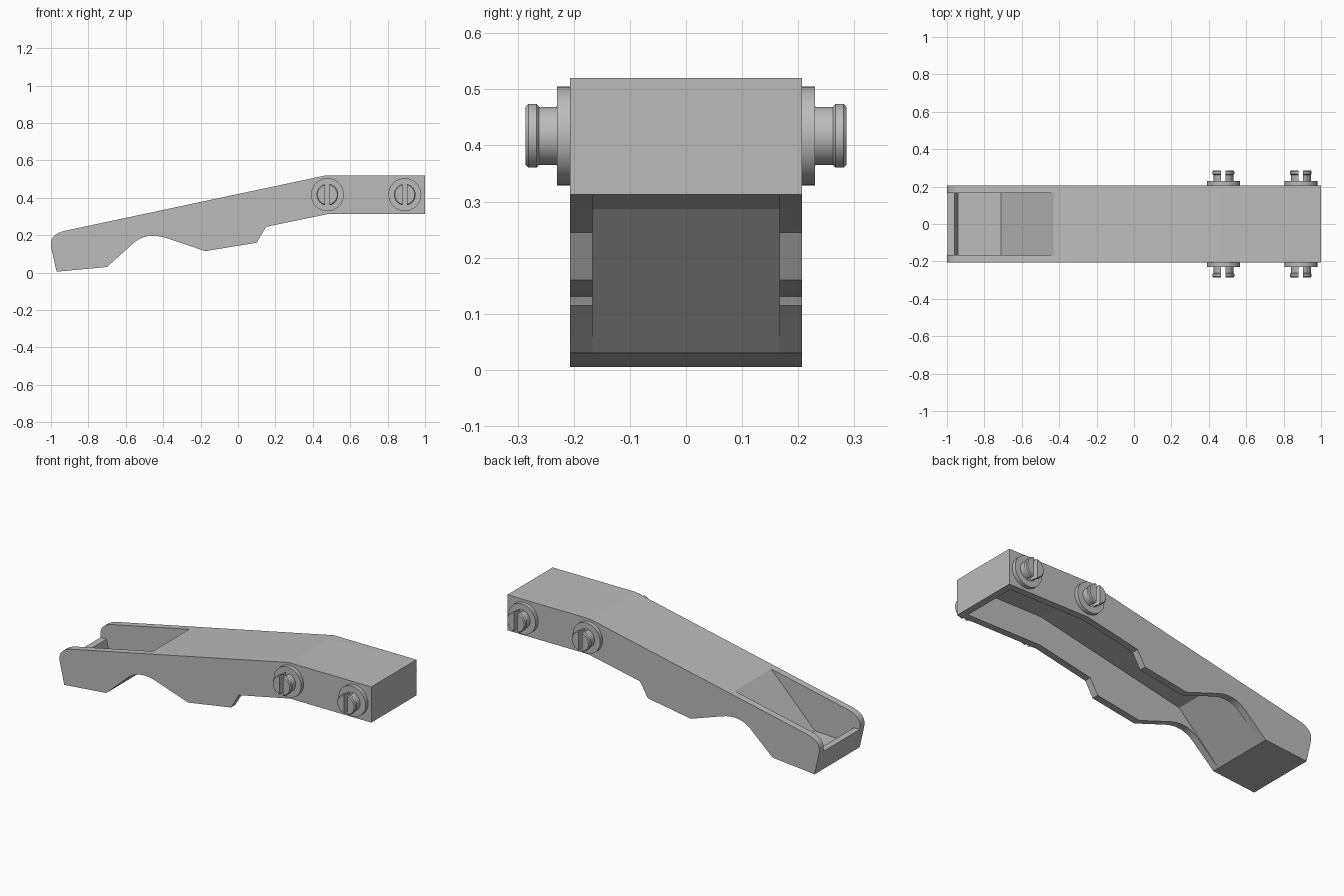
import bpy
import bmesh
import math
from mathutils import Matrix, Vector

if "Cube" in bpy.data.objects:
    bpy.data.objects.remove(bpy.data.objects["Cube"])

grey = bpy.data.materials.new("light grey")
grey.diffuse_color = (0.5, 0.5, 0.5, 1)
grey.use_nodes = True
grey.node_tree.nodes["Principled BSDF"].inputs["Base Color"].default_value = grey.diffuse_color


def finish(name, bm, smooth=True):
    bmesh.ops.recalc_face_normals(bm, faces=bm.faces[:])
    mesh = bpy.data.meshes.new(name)
    bm.to_mesh(mesh)
    bm.free()
    mesh.materials.append(grey)
    ob = bpy.data.objects.new(name, mesh)
    bpy.context.collection.objects.link(ob)
    if smooth:
        bpy.ops.object.select_all(action='DESELECT')
        ob.select_set(True)
        bpy.context.view_layer.objects.active = ob
        bpy.ops.object.shade_smooth_by_angle(angle=math.radians(30))
    return ob


def extrude_profile(name, pts, y0, y1, smooth=True):
    """Extrude an x-z outline from y0 to y1."""
    bm = bmesh.new()
    face = bm.faces.new([bm.verts.new((x, y0, z)) for x, z in pts])
    res = bmesh.ops.extrude_face_region(bm, geom=[face])
    verts = [v for v in res["geom"] if isinstance(v, bmesh.types.BMVert)]
    bmesh.ops.translate(bm, verts=verts, vec=(0, y1 - y0, 0))
    return finish(name, bm, smooth)


def bezier(p0, p1, p2, n):
    """Points of a rounded corner, with p1 as the sharp corner."""
    a, b, c = Vector(p0), Vector(p1), Vector(p2)
    return [tuple(a * (1 - t) ** 2 + b * 2 * t * (1 - t) + c * t * t)
            for t in [i / n for i in range(n + 1)]]


# Side walls: full silhouette with an arched notch and a rounded tail
wall = [(-0.97, 0.005), (-0.70, 0.03)]
wall += bezier((-0.56, 0.157), (-0.49, 0.22), (-0.38, 0.184), 8)
wall += [(-0.175, 0.115), (0.10, 0.16), (0.15, 0.245), (0.48, 0.313),
         (1, 0.313), (1, 0.52), (0.47, 0.52)]
wall += bezier((-0.92, 0.225), (-1.015, 0.205), (-0.998, 0.13), 8)
extrude_profile("front_wall", wall, -0.207, -0.167)
extrude_profile("back_wall", wall, 0.167, 0.207)

# Deck between the walls: end plate, top plate, ramp, tray floor and tail lip
deck = [(1, 0.313), (1, 0.52), (0.47, 0.52), (-0.43, 0.329), (-0.71, 0.045),
        (-0.94, 0.035), (-0.96, 0.13), (-0.998, 0.13), (-0.97, 0.005),
        (-0.70, 0.03), (-0.44, 0.287), (0.475, 0.48), (0.96, 0.48),
        (0.96, 0.313)]
extrude_profile("deck", deck, -0.167, 0.167, False)


def lathe(bm, rings, side, cx, cz):
    """Revolve (radius, y) rings about a y-directed axis, with capped ends."""
    n = 32
    loops = []
    for r, y in rings:
        loops.append([bm.verts.new((cx + r * math.cos(2 * math.pi * i / n),
                                    side * y,
                                    cz + r * math.sin(2 * math.pi * i / n)))
                      for i in range(n)])
    for a, b in zip(loops, loops[1:]):
        for i in range(n):
            j = (i + 1) % n
            bm.faces.new((a[i], a[j], b[j], b[i]))
    bm.faces.new(loops[0])
    bm.faces.new(loops[-1])


# Slotted snap pins, two on each side, each on a round collar
for side, label in ((-1, "front"), (1, "back")):
    for k, cx in enumerate((0.478, 0.892), 1):
        bm = bmesh.new()
        lathe(bm, [(0.088, 0.205), (0.088, 0.23)], side, cx, 0.417)
        finish(f"{label}_collar_{k}", bm)

        bm = bmesh.new()
        lathe(bm, [(0.053, 0.228), (0.053, 0.262), (0.058, 0.266),
                   (0.058, 0.281), (0.053, 0.286)], side, cx, 0.417)
        pin = finish(f"{label}_pin_{k}", bm)

        bm = bmesh.new()
        bmesh.ops.create_cube(bm, size=1, matrix=Matrix.Translation(
            (cx, side * 0.271, 0.417)) @ Matrix.Diagonal((0.024, 0.08, 0.2, 1)))
        cutter = finish(f"{label}_slot_cutter_{k}", bm, False)
        cutter.hide_render = True
        cutter.hide_viewport = True
        cut = pin.modifiers.new("slot", 'BOOLEAN')
        cut.operation = 'DIFFERENCE'
        cut.solver = 'EXACT'
        cut.object = cutter
